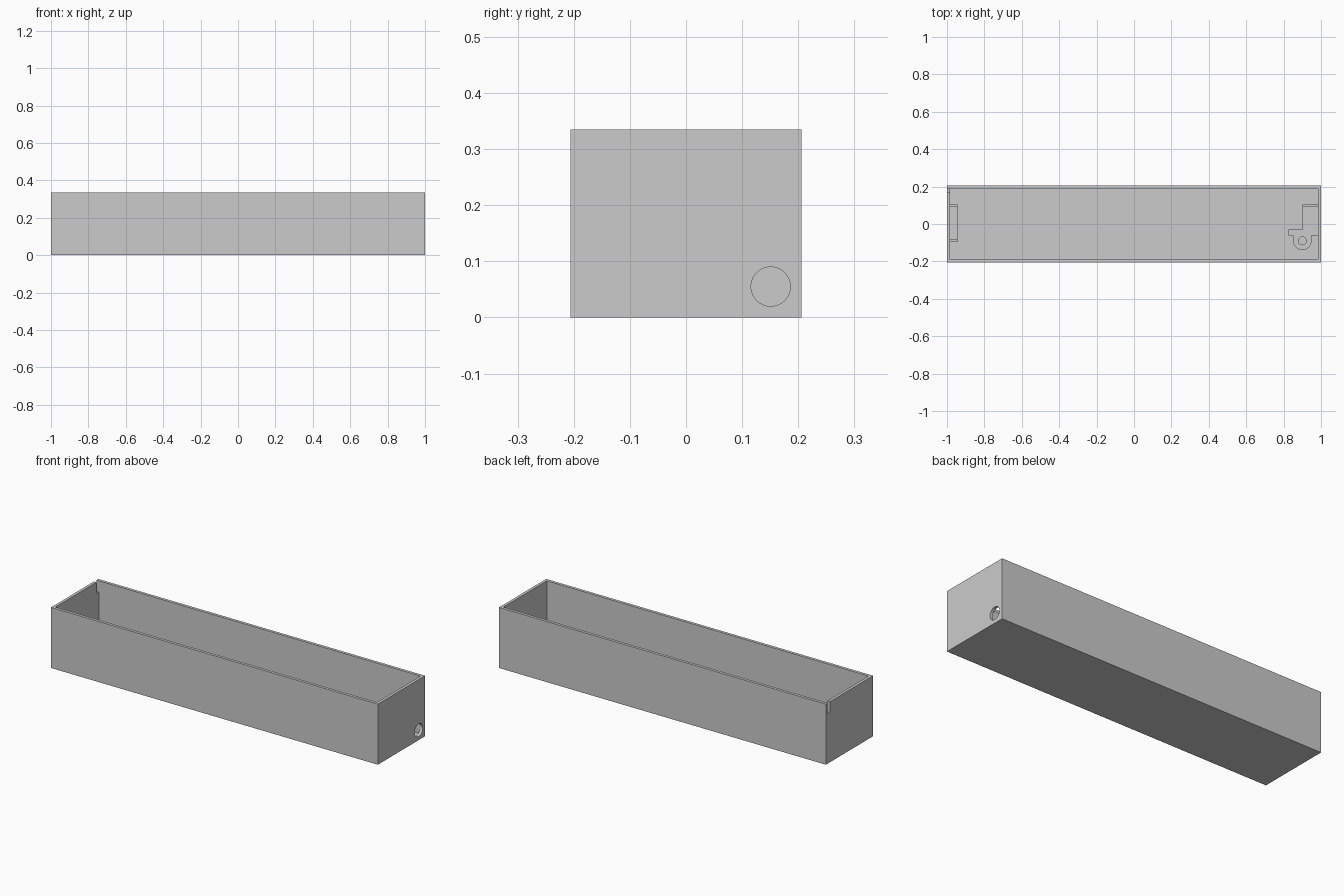
import bpy, bmesh
from math import cos, sin, pi
from mathutils import Matrix

cube = bpy.data.objects.get("Cube")
if cube:
    bpy.data.objects.remove(cube, do_unlink=True)

grey = bpy.data.materials.new("plain grey")
grey.use_nodes = True
grey.diffuse_color = (0.6, 0.6, 0.6, 1)
grey.node_tree.nodes["Principled BSDF"].inputs["Base Color"].default_value = (0.6, 0.6, 0.6, 1)

L, W, H, T = 1.0, 0.206, 0.335, 0.016   # half length, half width, height, wall
IX, IY = L - T, W - T


def finish(name, bm):
    bmesh.ops.recalc_face_normals(bm, faces=bm.faces)
    mesh = bpy.data.meshes.new(name)
    bm.to_mesh(mesh)
    bm.free()
    mesh.materials.append(grey)
    obj = bpy.data.objects.new(name, mesh)
    bpy.context.collection.objects.link(obj)
    return obj


def prism(name, outline, z0, z1):
    bm = bmesh.new()
    face = bm.faces.new([bm.verts.new((x, y, z0)) for x, y in outline])
    top = bmesh.ops.extrude_face_region(bm, geom=[face])["geom"]
    verts = [v for v in top if isinstance(v, bmesh.types.BMVert)]
    bmesh.ops.translate(bm, verts=verts, vec=(0, 0, z1 - z0))
    return finish(name, bm)


def box(name, x0, x1, y0, y1, z0, z1):
    return prism(name, [(x0, y0), (x1, y0), (x1, y1), (x0, y1)], z0, z1)


def cylinder(name, centre, radius, depth, axis="Z"):
    bm = bmesh.new()
    turn = Matrix.Rotation(pi / 2, 4, "Y") if axis == "X" else Matrix()
    bmesh.ops.create_cone(bm, cap_ends=True, segments=48, radius1=radius, radius2=radius,
                          depth=depth, matrix=Matrix.Translation(centre) @ turn)
    return finish(name, bm)


def cut(target, cutter):
    cutter.hide_render = True
    mod = target.modifiers.new("cut", "BOOLEAN")
    mod.operation, mod.solver, mod.object = "DIFFERENCE", "EXACT", cutter
    bpy.context.view_layer.objects.active = target
    bpy.ops.object.modifier_apply(modifier=mod.name)
    bpy.data.objects.remove(cutter, do_unlink=True)


def smooth(obj):
    bpy.ops.object.select_all(action="DESELECT")
    obj.select_set(True)
    bpy.context.view_layer.objects.active = obj
    bpy.ops.object.shade_smooth_by_angle(angle=pi / 6)


# Open tray with a cable hole in one end and a slot in the other
tray = box("tray", -L, L, -W, W, 0, H)
cut(tray, box("cavity", -IX, IX, -IY, IY, T, H + 0.1))
cut(tray, cylinder("cable_hole", (L, 0.151, 0.055), 0.035, 0.1, "X"))
cut(tray, box("corner_slot", -L - 0.1, -IX + 0.01, 0.168, IY, H - 0.062, H + 0.1))
smooth(tray)

# Ledge between two ribs at the left-hand end
box("end_ledge", -IX, -0.945, -0.08, 0.09, T, 0.08)
for name, y in (("front_rib", -0.095), ("back_rib", 0.09)):
    box(name, -IX, -0.945, y, y + 0.015, T, 0.1)

# Ledge with a rounded screw boss at the other end
bx, by, br = 0.9, -0.09, 0.049
arc = [(bx + br * cos(pi + pi * i / 24), by + br * sin(pi + pi * i / 24)) for i in range(25)]
outline = [(IX, 0.09), (bx, 0.09), (bx, -0.03), (0.825, -0.03), (0.825, -0.062),
           (bx - br, -0.062)] + arc + [(bx + br, -0.062), (IX, -0.062)]
bracket = prism("screw_bracket", outline, T, 0.08)
cut(bracket, cylinder("screw_hole", (bx, by, 0.1), 0.021, 0.15))
smooth(bracket)
box("bracket_rib", bx, IX, 0.09, 0.105, T, 0.1)
